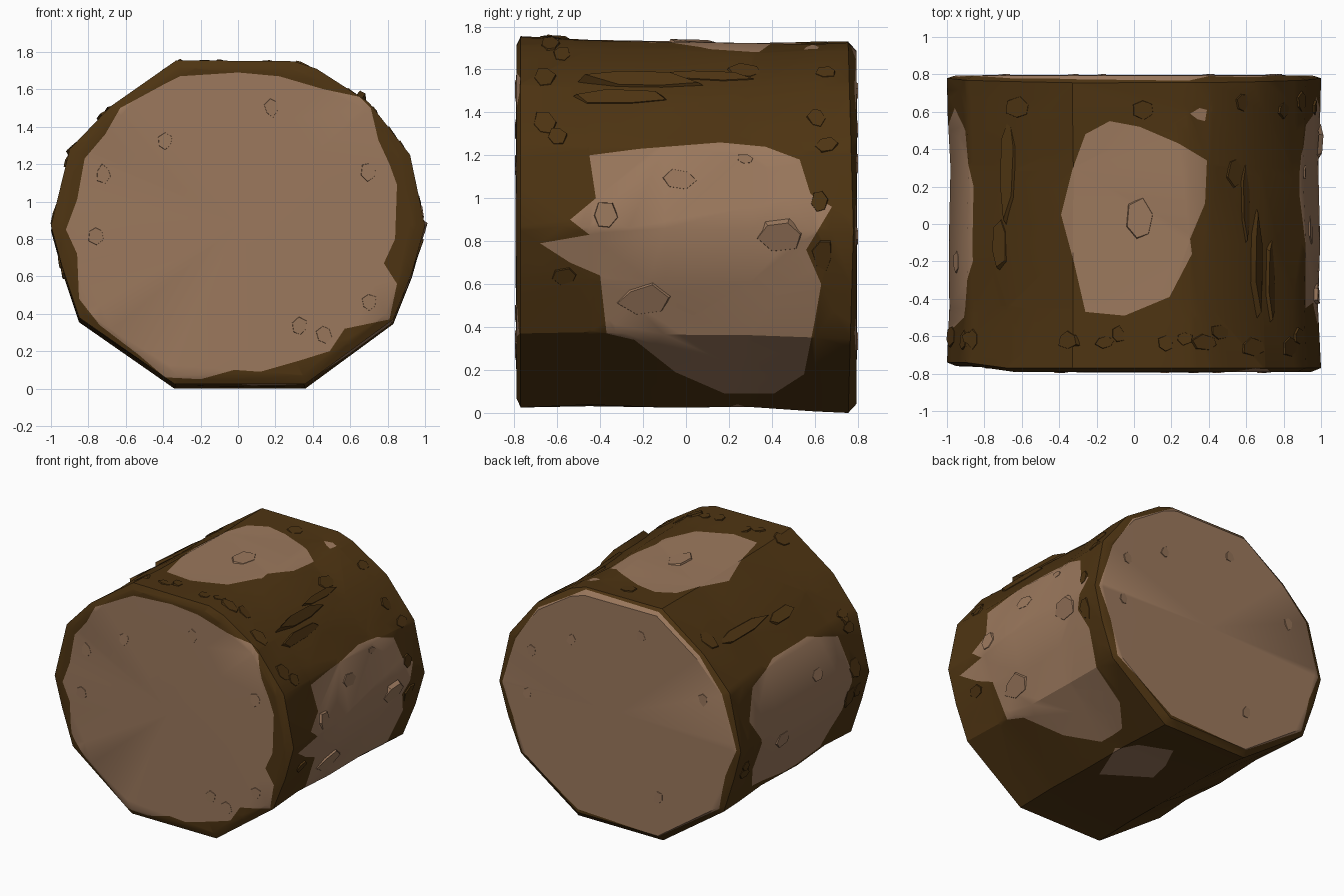
import bpy, bmesh, math, random
from mathutils import Vector
from mathutils.bvhtree import BVHTree

if "Cube" in bpy.data.objects:
    bpy.data.objects.remove(bpy.data.objects["Cube"])

random.seed(4)


def material(name, color):
    m = bpy.data.materials.new(name)
    m.diffuse_color = (*color, 1)
    m.use_nodes = True
    m.node_tree.nodes["Principled BSDF"].inputs["Base Color"].default_value = m.diffuse_color
    return m


BARK = material("dark bark", (0.075, 0.034, 0.006))
WOOD = material("bare wood", (0.33, 0.19, 0.11))

# Cross-section (x, z) of the log
PROFILE = [(-.33, 1.755), (.3, 1.75), (.42, 1.71), (.7, 1.53), (.92, 1.25),
           (1, .87), (.93, .62), (.83, .37), (.36, .025), (-.34, .025),
           (-.85, .38), (-.94, .65), (-1, .87), (-.9, 1.28), (-.68, 1.51)]

# Outlines of the bare wood areas, each in its own projection plane
FRONT_END = [(-.31, 1.67), (0, 1.69), (.22, 1.67), (.46, 1.6), (.65, 1.56), (.71, 1.5),
             (.75, 1.33), (.81, 1.2), (.85, 1.09), (.84, .8), (.78, .67), (.85, .56),
             (.81, .37), (.57, .32), (.49, .2), (.33, .15), (.12, .09), (-.02, .1),
             (-.2, .05), (-.39, .06), (-.53, .18), (-.74, .34), (-.85, .48), (-.86, .72),
             (-.92, .85), (-.86, 1.01), (-.82, 1.23), (-.71, 1.36), (-.63, 1.5), (-.39, 1.63)]
BACK_END = [(x * s, .87 + (z - .89) * s) for (x, z), s in
            zip(PROFILE, [.97, .98, .95, .96, .93, .97, .94, .97, .93, .96, .97, .94, .97, .95, .97])]
RIGHT_SIDE = [(-.45, 1.2), (-.22, 1.23), (.16, 1.26), (.37, 1.24), (.53, 1.18), (.58, 1.02),
              (.68, .96), (.56, .76), (.63, .6), (.6, .43), (.55, .18), (.41, .09),
              (.18, .09), (-.05, .19), (-.24, .34), (-.37, .37), (-.4, .64), (-.54, .7),
              (-.68, .79), (-.45, .83), (-.54, .9), (-.42, 1.0)]
LEFT_SIDE = [(-.5, 1.2), (-.2, 1.3), (.2, 1.29), (.5, 1.2), (.62, 1.0), (.5, .8),
             (.53, .6), (.45, .43), (.05, .38), (-.38, .4), (-.52, .65), (-.56, .95)]
TOP_SIDE = [(-.26, .48), (-.13, .55), (.03, .52), (.24, .43), (.39, .34), (.38, .11),
            (.3, -.08), (.31, -.16), (.19, -.39), (-.05, -.49), (-.26, -.47),
            (-.32, -.21), (-.39, .05), (-.33, .29)]
TOP_KNOT = [(.3, .59), (.35, .62), (.39, .61), (.38, .55), (.34, .56)]
BOTTOM_SIDE = [(.24, -.08), (.37, .24), (.3, .4), (.07, .5), (-.03, .3), (-.07, .12)]


def inside(p, poly):
    hit = False
    for (ax, ay), (bx, by) in zip(poly, poly[1:] + poly[:1]):
        if (ay > p[1]) != (by > p[1]) and p[0] < (bx - ax) * (p[1] - ay) / (by - ay) + ax:
            hit = not hit
    return hit


def paint(bm, poly, axis, sign):
    """Cut the outline into faces turned towards the axis and mark its inside as wood."""
    u, v = [i for i in range(3) if i != axis]
    limit = .3 if axis == 0 else .6
    lo = [min(p[i] for p in poly) - .02 for i in (0, 1)]
    hi = [max(p[i] for p in poly) + .02 for i in (0, 1)]

    def region():
        out = []
        for f in bm.faces:
            if f.normal[axis] * sign > limit and (axis == 1 or abs(f.normal.y) < .6):
                us = [w.co[u] for w in f.verts]
                vs = [w.co[v] for w in f.verts]
                if max(us) > lo[0] and min(us) < hi[0] and max(vs) > lo[1] and min(vs) < hi[1]:
                    out.append(f)
        return out

    for a, b in zip(poly, poly[1:] + poly[:1]):
        co, no = Vector((0, 0, 0)), Vector((0, 0, 0))
        co[u], co[v] = a
        no[u], no[v] = b[1] - a[1], a[0] - b[0]
        faces = region()
        geom = faces + list({e for f in faces for e in f.edges}) + list({w for f in faces for w in f.verts})
        bmesh.ops.bisect_plane(bm, geom=geom, plane_co=co, plane_no=no.normalized(), dist=1e-5)
        bm.normal_update()
    for f in region():
        c = f.calc_center_median()
        if inside((c[u], c[v]), poly):
            f.material_index = 1


def finish(name, bm, mats, angle):
    me = bpy.data.meshes.new(name)
    bm.to_mesh(me)
    bm.free()
    ob = bpy.data.objects.new(name, me)
    bpy.context.collection.objects.link(ob)
    for m in mats:
        me.materials.append(m)
    bpy.ops.object.select_all(action='DESELECT')
    ob.select_set(True)
    bpy.context.view_layer.objects.active = ob
    bpy.ops.object.shade_smooth_by_angle(angle=math.radians(angle))
    return ob


# Log body: rings along y, slightly worn between the ends, with bulging caps
bm = bmesh.new()
rings = []
for y, s in [(-.79, .95), (-.77, 1), (-.45, .99), (-.1, 1), (.3, .99), (.6, 1), (.755, 1), (.795, .95)]:
    ring = []
    for x, z in PROFILE:
        k = s - (random.uniform(0, .015) if abs(y) < .7 else 0)
        yy = y
        if y < -.7 and x < -.8:
            yy += .03
        if y == .755:
            yy += .025 * (1 - abs(z - .88) / .88)
        ring.append(bm.verts.new((x * k, yy, .89 + (z - .89) * k - .025 * (y + .77) / 1.52)))
    rings.append(ring)
n = len(PROFILE)
for a, b in zip(rings, rings[1:]):
    for i in range(n):
        bm.faces.new((a[i], a[(i + 1) % n], b[(i + 1) % n], b[i]))
for ring, y in ((rings[0], -.795), (rings[-1], .797)):
    c = bm.verts.new((0, y, .88))
    for i in range(n):
        bm.faces.new((ring[i], ring[(i + 1) % n], c))
bmesh.ops.recalc_face_normals(bm, faces=bm.faces)
bmesh.ops.triangulate(bm, faces=bm.faces)
bm.normal_update()
surface = BVHTree.FromBMesh(bm)

# Bare wood on the ends and where the bark has worn off
for poly, axis, sign in ((FRONT_END, 1, -1), (BACK_END, 1, 1), (RIGHT_SIDE, 0, 1), (LEFT_SIDE, 0, -1),
                         (TOP_SIDE, 2, 1), (TOP_KNOT, 2, 1), (BOTTOM_SIDE, 2, -1)):
    paint(bm, poly, axis, sign)
finish("log_body", bm, (BARK, WOOD), 32)


def flakes(name, spots, mat):
    """Jagged chips lying on the surface: (position, length, width, height)."""
    bm = bmesh.new()
    for pos, length, width, height in spots:
        co, no, _, _ = surface.find_nearest(Vector(pos))
        along = Vector((0, 1, 0)) if abs(no.y) < .6 else Vector((0, 0, 1))
        along = (along - no * along.dot(no)).normalized()
        side = no.cross(along)
        turn = random.uniform(-.25, .25)
        low, top = [], []
        for i in range(6):
            t = math.tau * i / 6 + turn
            r = random.uniform(.75, 1.1)
            p = along * math.cos(t) * length * r / 2 + side * math.sin(t) * width * r / 2
            lift = height * (1 if math.sin(t) > 0 else .25)
            low.append(bm.verts.new(co + p - no * .02))
            top.append(bm.verts.new(co + p * .85 + no * lift))
        bm.faces.new(top)
        for i in range(6):
            j = (i + 1) % 6
            bm.faces.new((low[i], low[j], top[j], top[i]))
    bmesh.ops.recalc_face_normals(bm, faces=bm.faces)
    finish(name, bm, (mat,), 30)


# Raised bark along the upper edges, then scattered smaller pieces
flakes("bark_ridges", [((.68, -.2, 1.57), .6, .1, .045), ((.62, .1, 1.6), .5, .07, .02),
                       ((.75, -.3, 1.48), .5, .09, .02), ((-.7, .3, 1.52), .6, .1, .025),
                       ((-.74, -.1, 1.48), .35, .12, .02), ((.58, .28, 1.65), .22, .13, .012)], BARK)
scattered = []
for _ in range(26):
    t = random.uniform(-.3, math.pi + .3)
    y = random.choice((-1, 1)) * random.uniform(.56, .66)
    scattered.append(((math.cos(t), y, .88 + .9 * math.sin(t)), random.uniform(.08, .16),
                      random.uniform(.08, .2), random.uniform(.005, .014)))
flakes("bark_flakes", scattered, BARK)

# Small chips on the bare wood
ends = [(-.39, 1.32), (-.72, 1.15), (.18, 1.5), (.7, 1.16), (-.76, .82), (.33, .33), (.46, .29), (.7, .46)]
chips = [((x, -.8, z), .12, .1, .006) for x, z in ends]
chips += [((-x, .8, z), .11, .09, .006) for x, z in ends[:6]]
chips += [((1, -.2, .48), .28, .18, .012), ((1, .44, .82), .28, .2, .01), ((1, -.38, .92), .14, .16, .02),
          ((1, -.03, 1.1), .2, .12, .006), ((1, .28, 1.2), .1, .06, .008), ((-1, .2, .7), .2, .14, .01),
          ((-1, -.2, 1.05), .16, .12, .008), ((.03, .02, 1.8), .28, .18, .012)]
flakes("wood_chips", chips, WOOD)
